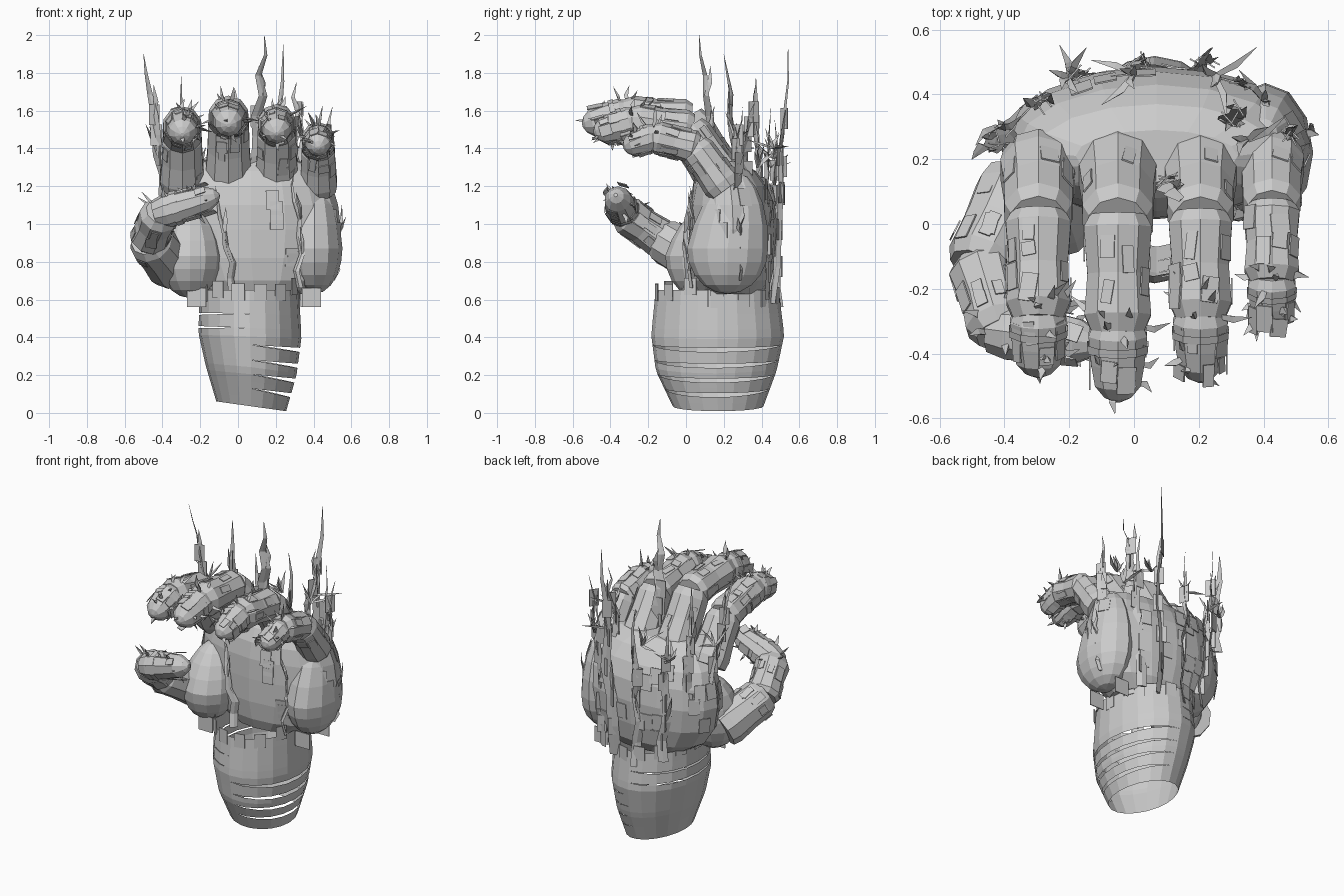
import bpy, bmesh, math, random
from mathutils import Vector as V

random.seed(4)
if "Cube" in bpy.data.objects:
    bpy.data.objects.remove(bpy.data.objects["Cube"])

grey = bpy.data.materials.new("stone_grey")
grey.use_nodes = True
COL = (0.6, 0.6, 0.6, 1)
grey.diffuse_color = COL
grey.node_tree.nodes["Principled BSDF"].inputs["Base Color"].default_value = COL
UP = V((0, 0, 1))


def finish(name, bm):
    bmesh.ops.recalc_face_normals(bm, faces=bm.faces)
    me = bpy.data.meshes.new(name)
    bm.to_mesh(me)
    bm.free()
    me.materials.append(grey)
    bpy.context.collection.objects.link(bpy.data.objects.new(name, me))


def loft(bm, rings, caps=True):
    """Join equal-length rings of points with quads."""
    rows = [[bm.verts.new(p) for p in r] for r in rings]
    n = len(rows[0])
    for a, b in zip(rows, rows[1:]):
        for i in range(n):
            j = (i + 1) % n
            bm.faces.new((a[i], a[j], b[j], b[i]))
    if caps:
        bm.faces.new(rows[0][::-1])
        bm.faces.new(rows[-1])


def ellipse(cx, cy, z, rx, ry, n=16):
    return [V((cx + rx * math.cos(math.tau * i / n), cy + ry * math.sin(math.tau * i / n), z)) for i in range(n)]


def frame(d):
    side = d.cross(UP)
    side = side.normalized() if side.length > 0.05 else V((1, 0, 0))
    return side, side.cross(d).normalized()


def segment(bm, a, b, profile, caps=True, n=10):
    """Barrel from a to b; profile holds (fraction, radius) pairs."""
    u, w = frame((b - a).normalized())
    loft(bm, [[a.lerp(b, t) + r * (math.cos(math.tau * (i + .5) / n) * u + math.sin(math.tau * (i + .5) / n) * w)
               for i in range(n)] for t, r in profile], caps)


def plate(bm, c, normal, along, w, h):
    """Thin raised scrap lying on a surface."""
    normal = normal.normalized()
    s = normal.cross(along).normalized()
    t = s.cross(normal)
    quad = [c + s * (i * w) + t * (j * h) for i, j in ((-1, -1), (1, -1), (1, 1), (-1, 1))]
    loft(bm, [quad, [p + normal * 0.005 for p in quad]])


def spike(bm, base, tip, r=0.014):
    u, w = frame((tip - base).normalized())
    mid = base.lerp(tip, 0.45) + u * random.uniform(-.015, .015)
    ring = [u * r, w * r * .5 - u * r * .5, -w * r * .5 - u * r * .5]
    loft(bm, [[base + o * .7 for o in ring], [mid + o for o in ring], [tip + o * .05 for o in ring]])


def blade(bm, pts, width, side):
    """Flat wavering ribbon that narrows to a point."""
    n = len(pts) - 1
    rings = []
    for i, p in enumerate(pts):
        half = width * (1 - (i / n) ** 2) + 0.001
        thick = side.cross(UP) * 0.008 * (1 - i / n * .9)
        rings.append([p - side * half, p + thick, p + side * half, p - thick])
    loft(bm, rings)


# Forearm: open barrel made of bands that part on one side
PROFILE = [(0, .07, .185, .17, .24), (.2, .07, .24, .16, .32), (.4, .063, .273, .168, .352), (.66, .06, .262, .165, .325)]


def arm_point(a, z):
    for p, q in zip(PROFILE, PROFILE[1:]):
        if z <= q[0]:
            break
    f = min((z - p[0]) / (q[0] - p[0]), 1)
    cx, rx, cy, ry = [p[k] + (q[k] - p[k]) * f for k in range(1, 5)]
    x = cx + rx * math.cos(a)
    tilt = (0.035 - 0.14 * (x - .07)) * max(0, 1 - z / .6)
    return V((x, cy + ry * math.sin(a), z + tilt))


bm = bmesh.new()
edges = [0, .1, .18, .26, .345, .44, .52, .65]
angles = [math.tau * i / 20 for i in range(20)]
for k, (lo, hi) in enumerate(zip(edges, edges[1:])):
    size, sign = (.025, 1) if k < 4 else (.014, -1)
    gap = [size * max(0, sign * math.cos(a + .1) - .1) if k < 6 else 0 for a in angles]
    loft(bm, [[arm_point(a, lo + (hi - lo - g) * f) for a, g in zip(angles, gap)] for f in (0, .5, 1)], False)
finish("forearm", bm)

# Palm
bm = bmesh.new()
loft(bm, [ellipse(.08, .23, .63, .27, .17), ellipse(.08, .24, .7, .38, .21), ellipse(.07, .245, .82, .45, .23),
          ellipse(.07, .25, .97, .475, .235), ellipse(.07, .245, 1.1, .46, .225), ellipse(.07, .235, 1.2, .43, .195),
          ellipse(.07, .225, 1.28, .37, .145), ellipse(.07, .21, 1.33, .25, .08)])
finish("palm", bm)


# Fleshy teardrop pads at the heel of the hand
def pad(name, loc, size, rise, lean):
    bm = bmesh.new()
    bmesh.ops.create_uvsphere(bm, u_segments=12, v_segments=10, radius=1)
    for v in bm.verts:
        x, y, z = v.co
        up = max(z, 0)
        k = 1 - .15 * up
        v.co = V(loc) + V((x * size[0] * k, y * size[1] * k + lean * up, z * (rise if z > 0 else size[2])))
    finish(name, bm)


pad("thumb_pad", (-.255, .07, .83), (.168, .18, .222), .27, .05)
pad("outer_pad", (.405, .22, .87), (.148, .215, .24), .4, .05)

scraps, spikes = bmesh.new(), bmesh.new()


def dress(a, b, r, count):
    """Scatter scraps round a limb segment."""
    d = (b - a).normalized()
    u, w = frame(d)
    for _ in range(count):
        t = math.tau * (random.randrange(10) + 1) / 10
        out = u * math.cos(t) + w * math.sin(t)
        plate(scraps, a.lerp(b, random.uniform(.15, .85)) + out * r * .97, out, d + u * random.uniform(-.2, .2),
              random.uniform(.015, .03), random.uniform(.02, .045))


def tuft(p, out, count, length, spread=.6, start=0):
    for _ in range(count):
        d = (out + V([random.uniform(-spread, spread) for _ in range(3)])).normalized()
        spike(spikes, p + d * start, p + d * (start + length * random.uniform(.5, 1)))


BASE = [(-.08, 1.02), (.1, 1.1), (.5, 1), (.9, .98), (1.05, .8)]
MIDDLE = [(-.06, .85), (.06, 1.06), (.5, .95), (.88, 1.04), (1.05, .8)]
TIP = [(-.1, .9), (.1, 1.1), (.5, 1), (.8, .86), (.97, .5), (1.04, .12)]


def digit(name, pts, radii):
    bm = bmesh.new()
    for a, b, r, profile, count in zip(pts, pts[1:], radii, (BASE, MIDDLE, TIP), (8, 11, 12)):
        segment(bm, a, b, [(t, r * k) for t, k in profile])
        dress(a, b, r, count)
    # Loose hoop round the fingertip
    segment(bm, a, b, [(.22, r * 1.15), (.34, r * 1.12)], False)
    finish(name, bm)
    tuft(pts[2], V((0, -.1, .6)), 8, .12, .9, r * .8)
    tuft(pts[3].lerp(pts[2], .4), V((0, 0, .3)), 9, .07, 1, r * .8)


# Four curled fingers: x, (y, z) of the joints, thickness
for name, x, path, r in (
        ("index_finger", -.295, ((.185, 1.22), (.02, 1.465), (-.28, 1.53), (-.465, 1.475)), .1),
        ("middle_finger", -.05, ((.185, 1.25), (.01, 1.55), (-.32, 1.575), (-.54, 1.525)), .104),
        ("ring_finger", .205, ((.185, 1.25), (.02, 1.5), (-.28, 1.54), (-.48, 1.48)), .097),
        ("little_finger", .425, ((.2, 1.2), (.05, 1.405), (-.17, 1.46), (-.325, 1.405)), .085)):
    digit(name, [V((x, y, z)) for y, z in path], (r * 1.12, r, r * .83))

# Thumb
digit("thumb", [V((-.35, .1, .78)), V((-.47, -.13, .92)), V((-.41, -.33, 1.06)), V((-.11, -.37, 1.15))],
      (.125, .102, .082))

# Scraps over palm and wrist
for _ in range(30):
    t, z = random.uniform(0, math.tau), random.uniform(.75, 1.2)
    k = math.sqrt(1 - ((z - .97) / .5) ** 2)
    out = V((k * math.cos(t) / .475, k * math.sin(t) / .24, (z - .97) * 4))
    plate(scraps, V((.07 + .47 * k * math.cos(t), .245 + .235 * k * math.sin(t), z)), out, UP, .035, .05)
for i in range(14):
    a = math.tau * i / 14
    p = arm_point(a, .65)
    plate(scraps, p + V((0, 0, random.uniform(-.05, .03))), V((math.cos(a), math.sin(a), 0)), UP, .035, .045)
for x, y in ((-.22, -.02), (.39, .12), (.38, .34)):
    plate(scraps, V((x, y, .61)), V((0, -1, 0)), UP, .05, .05)
finish("surface_scraps", scraps)

# Long blades up the back, past the knuckles and over the palm
bm = bmesh.new()
for x, y, z, tx, ty, tz, w in (
        (.2, .47, .58, .24, .54, 1.95, .035), (.02, .48, .56, .02, .5, 1.6, .03),
        (-.14, .45, .62, -.2, .47, 1.55, .03), (.32, .42, .6, .33, .45, 1.62, .03),
        (-.28, .38, .9, -.3, .37, 1.78, .03), (-.38, .3, 1.15, -.5, .2, 1.9, .035),
        (.08, .15, 1.25, .14, .07, 2, .04), (.3, .3, 1.2, .31, .37, 1.75, .035),
        (.47, .25, 1.1, .5, .3, 1.62, .025), (-.01, .0, .63, -.12, .02, 1.2, .025),
        (.33, .02, .66, .3, .05, 1.3, .018), (.5, .3, .7, .55, .3, 1.1, .02)):
    a, b = V((x, y, z)), V((tx, ty, tz))
    side = V((1, random.uniform(-1, 1), 0)).normalized()
    pts = [a.lerp(b, i / 7) + V((random.uniform(-.02, .02), random.uniform(-.015, .015), 0)) for i in range(7)] + [b]
    blade(bm, pts, w, side)
    for i in (2, 4):
        spike(spikes, pts[i], pts[i + 1] + V((random.uniform(-.05, .05), random.uniform(-.02, .03), .05)), .018)
    # Ragged leaves along the tall blades
    for p in pts[1:6]:
        if tz > 1.5 and p.z < 1.65:
            plate(bm, p, V((random.uniform(-1, 1), random.uniform(.2, .8), 0)), UP, .03, .055)
finish("long_blades", bm)

# Tufts along the knuckle line
for x, y, z in ((-.42, .3, 1.4), (-.2, .45, 1.3), (0, .46, 1.35), (.25, .46, 1.4), (.4, .38, 1.3), (.35, .26, 1.45)):
    tuft(V((x, y, z)), V((0, 0, .7)), 5, .17, .7)
finish("spikes", spikes)
